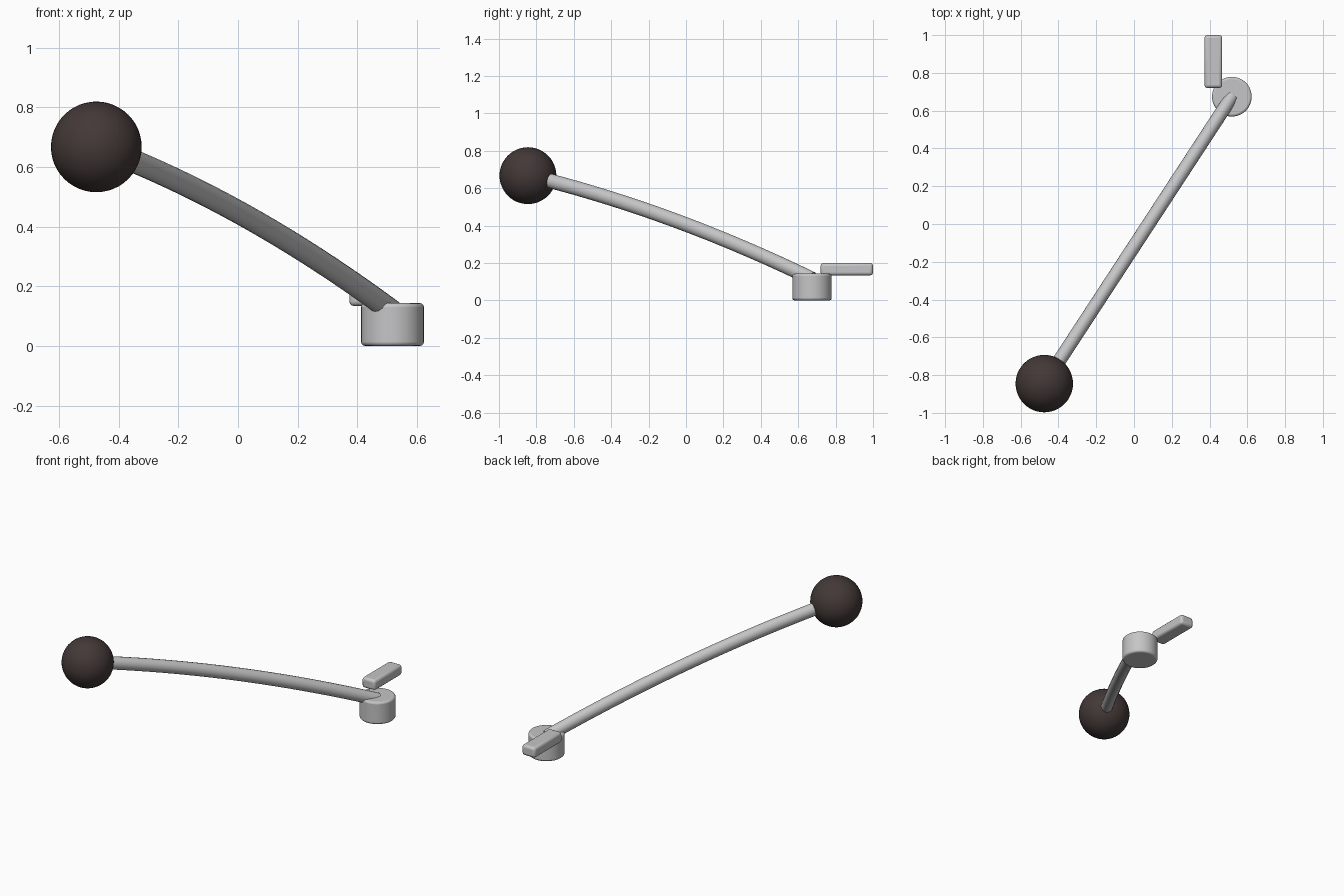
import bpy, bmesh, math
from mathutils import Vector

cube = bpy.data.objects.get("Cube")
if cube:
    bpy.data.objects.remove(cube, do_unlink=True)


def material(name, rgb):
    mat = bpy.data.materials.new(name)
    mat.use_nodes = True
    mat.diffuse_color = (*rgb, 1)
    mat.node_tree.nodes["Principled BSDF"].inputs["Base Color"].default_value = (*rgb, 1)
    return mat


steel = material("light steel", (0.56, 0.56, 0.57))
rubber = material("dark brown", (0.055, 0.04, 0.038))


def finish(obj, name, mat, bevel=0):
    """Name, colour, round the edges and smooth the active object."""
    obj.name = name
    obj.data.materials.append(mat)
    if bevel:
        mod = obj.modifiers.new("rounded edges", "BEVEL")
        mod.width, mod.segments = bevel, 3
        mod.limit_method, mod.angle_limit = "ANGLE", math.radians(40)
    bpy.ops.object.shade_smooth_by_angle(angle=math.radians(35))


BALL = Vector((-0.475, -0.845, 0.667))
HUB = Vector((0.518, 0.674, 0.0715))

# Ball knob
bpy.ops.mesh.primitive_uv_sphere_add(segments=48, ring_count=24, radius=0.152, location=BALL)
finish(bpy.context.object, "ball_knob", rubber)

# Round hub
bpy.ops.mesh.primitive_cylinder_add(vertices=48, radius=0.105, depth=0.143, location=HUB)
finish(bpy.context.object, "hub", steel, 0.012)

# Flat tab behind the hub
bpy.ops.mesh.primitive_cube_add(size=1, location=(0.42, 0.86, 0.167))
tab = bpy.context.object
tab.scale = (0.094, 0.28, 0.067)
bpy.ops.object.transform_apply(location=False, rotation=False, scale=True)
finish(tab, "tab", steel, 0.016)

# Bowed arm: oval rings swept along a parabola from the ball to the hub
STEPS, SIDES = 24, 16
bm = bmesh.new()
rings = []
run = Vector((HUB.x - BALL.x, HUB.y - BALL.y, 0))
side = Vector((run.y, -run.x, 0)).normalized()
for i in range(STEPS + 1):
    t = i / STEPS
    centre = Vector((BALL.x, BALL.y, 0)) + run * t
    centre.z = 0.669 - 0.372 * t - 0.182 * t * t
    tangent = (run + Vector((0, 0, -0.372 - 0.364 * t))).normalized()
    up = side.cross(tangent)
    angles = [math.tau * k / SIDES for k in range(SIDES)]
    rings.append([bm.verts.new(centre + side * 0.036 * math.cos(a) + up * 0.039 * math.sin(a))
                  for a in angles])
for a, b in zip(rings, rings[1:]):
    for k in range(SIDES):
        n = (k + 1) % SIDES
        bm.faces.new((a[k], a[n], b[n], b[k]))
bm.faces.new(rings[0])
bm.faces.new(rings[-1])
bmesh.ops.recalc_face_normals(bm, faces=bm.faces)
mesh = bpy.data.meshes.new("arm")
bm.to_mesh(mesh)
bm.free()
arm = bpy.data.objects.new("arm", mesh)
bpy.context.collection.objects.link(arm)
bpy.ops.object.select_all(action="DESELECT")
arm.select_set(True)
bpy.context.view_layer.objects.active = arm
finish(arm, "arm", steel)
